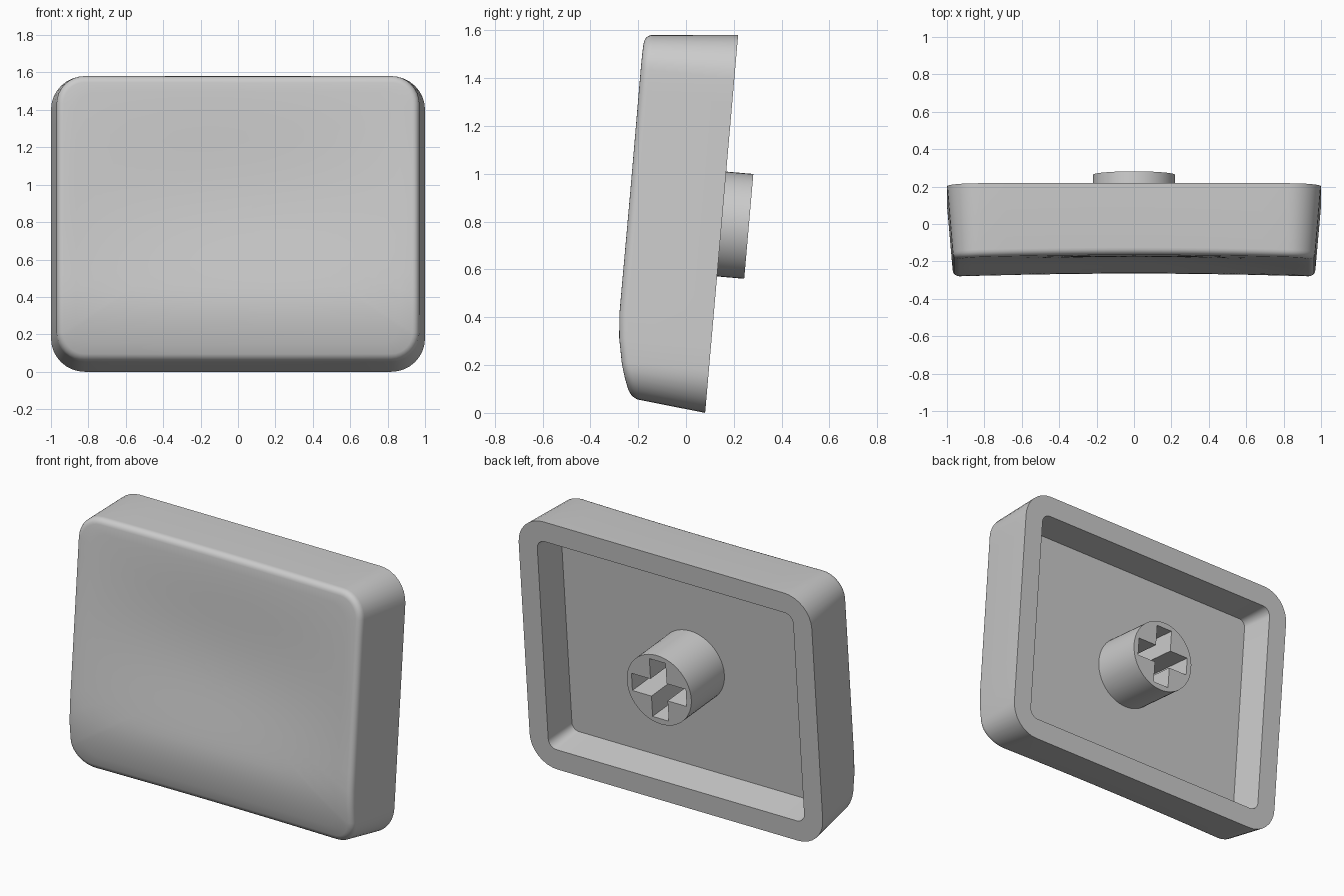
import bpy, bmesh, math
from mathutils import Matrix

if "Cube" in bpy.data.objects:
    bpy.data.objects.remove(bpy.data.objects["Cube"])

H, DEPTH, FILLET = 1.586, 0.21, 0.037    # back height, cavity depth, front edge radius
TAPER = 0.03                             # inward lean of the outer wall
CU = H / 2

# Local frame (x, u up along the back plane, n towards the front) leaned back into the world
A = math.atan2(0.138, 1.58)
FRAME = Matrix(((1, 0, 0, 0),
                (0, math.sin(A), -math.cos(A), 0.08),
                (0, math.cos(A), math.sin(A), 0),
                (0, 0, 0, 1)))

grey = bpy.data.materials.new("light_grey")
grey.diffuse_color = (0.6, 0.6, 0.6, 1)
grey.use_nodes = True
grey.node_tree.nodes["Principled BSDF"].inputs["Base Color"].default_value = grey.diffuse_color


def rounded_rect(inset, radius, corner=8, side=12):
    """Counter-clockwise (x, u) outline with subdivided sides."""
    hx, hu = 1 - inset, CU - inset
    arcs = []
    for q, (sx, su) in enumerate(((1, 1), (-1, 1), (-1, -1), (1, -1))):
        arcs.append([(sx * (hx - radius) + radius * math.cos((q + i / corner) * math.pi / 2),
                      CU + su * (hu - radius) + radius * math.sin((q + i / corner) * math.pi / 2))
                     for i in range(corner + 1)])
    pts = []
    for q in range(4):
        pts += arcs[q]
        a, b = arcs[q][-1], arcs[(q + 1) % 4][0]
        pts += [(a[0] + (b[0] - a[0]) * k / side, a[1] + (b[1] - a[1]) * k / side)
                for k in range(1, side)]
    return pts


def front_height(x, u):
    """Front surface: flat, rolled over at the lower edge, dished in the middle."""
    roll = 0.57 * max(0, 0.4 - u) ** 2
    t = min(1, max(0, (u - 0.25) / 1.3))
    dish = max(0, 1 - (x / 0.95) ** 2) * (0.015 + 0.03 * math.sin(math.pi * t) ** 2)
    return 0.394 - roll - dish


def finish(bm, name, angle):
    bmesh.ops.recalc_face_normals(bm, faces=bm.faces)
    mesh = bpy.data.meshes.new(name)
    bm.to_mesh(mesh)
    bm.free()
    mesh.transform(FRAME)
    mesh.materials.append(grey)
    ob = bpy.data.objects.new(name, mesh)
    bpy.context.collection.objects.link(ob)
    bpy.ops.object.select_all(action='DESELECT')
    ob.select_set(True)
    bpy.context.view_layer.objects.active = ob
    bpy.ops.object.shade_smooth_by_angle(angle=math.radians(angle))
    return ob


def bridge(bm, a, b):
    for i in range(len(a)):
        j = (i + 1) % len(a)
        bm.faces.new((a[i], a[j], b[j], b[i]))


# Shell: cavity floor, drafted cavity wall, back rim, tapered wall, rounded edge, dished front
bm = bmesh.new()
floor, inner, outer = rounded_rect(0.143, 0.045), rounded_rect(0.127, 0.055), rounded_rect(0, 0.18)
rings = [[(x, u, DEPTH) for x, u in floor],
         [(x, u, 0) for x, u in inner],
         [(x, u, 0) for x, u in outer]]
for k in range(6):
    a = k / 5 * math.pi / 2
    inset = TAPER + FILLET * (1 - math.cos(a))
    rings.append([(x, u, front_height(x, u) - FILLET * (1 - math.sin(a)))
                  for x, u in rounded_rect(inset, 0.18 - inset)])
edge = rounded_rect(TAPER + FILLET, 0.18 - TAPER - FILLET)
for k in range(1, 14):
    s = 1 - k / 14
    pts = [(x * s, CU + (u - CU) * s) for x, u in edge]
    rings.append([(x, u, front_height(x, u)) for x, u in pts])
loops = [[bm.verts.new(p) for p in ring] for ring in rings]
for a, b in zip(loops, loops[1:]):
    bridge(bm, a, b)
bm.faces.new(loops[0])
centre = bm.verts.new((0, CU, front_height(0, CU)))
last = loops[-1]
for i in range(len(last)):
    bm.faces.new((last[i], last[(i + 1) % len(last)], centre))
finish(bm, "cap_shell", 35)

# Stem: round post on the cavity floor with a cross-shaped socket in its end
bm = bmesh.new()
R, L, W, END, SOCKET, SU = 0.22, 0.185, 0.055, -0.114, 0.2, 0.793
circle = [(R * math.cos(i * math.pi / 24), R * math.sin(i * math.pi / 24)) for i in range(48)]
cross = []
for q in range(4):
    c, s = round(math.cos(q * math.pi / 2)), round(math.sin(q * math.pi / 2))
    cross += [(c * x - s * y, s * x + c * y) for x, y in ((L, -W), (L, W), (W, W))]


def ring(points, n):
    return [bm.verts.new((x, SU + y, n)) for x, y in points]


base, rim = ring(circle, DEPTH + 0.005), ring(circle, END)
mouth, bottom = ring(cross, END), ring(cross, SOCKET)
bridge(bm, base, rim)
bridge(bm, mouth, bottom)
bm.faces.new(bottom)
bm.faces.new(base)
loop_edges = [bm.edges.get((lp[i], lp[(i + 1) % len(lp)]))
              for lp in (rim, mouth) for i in range(len(lp))]
bmesh.ops.triangle_fill(bm, use_beauty=True, edges=loop_edges)
finish(bm, "stem", 35)
